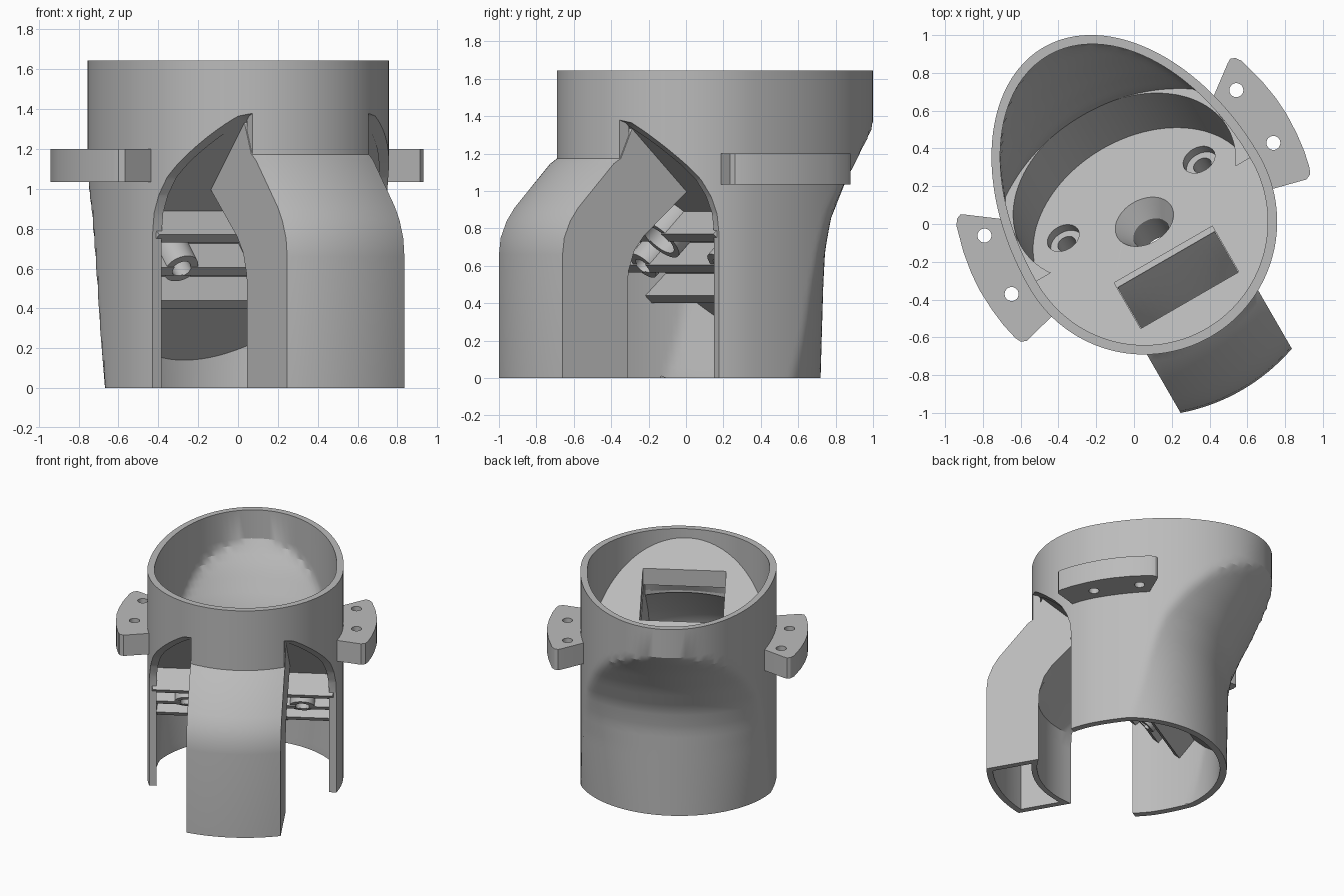
import bpy, bmesh, math
from mathutils import Matrix, Vector

cube = bpy.data.objects.get("Cube")
if cube:
    bpy.data.objects.remove(cube)

grey = bpy.data.materials.new("plain grey")
grey.use_nodes = True
grey.diffuse_color = (0.5, 0.5, 0.5, 1)
grey.node_tree.nodes["Principled BSDF"].inputs["Base Color"].default_value = (0.5, 0.5, 0.5, 1)

parts = []
RADIUS, DEPTH, WALL, HEIGHT = 0.703, 1.067, 0.05, 1.645


def loft(name, rings):
    """Closed solid through rings with equal point counts."""
    bm = bmesh.new()
    rows = [[bm.verts.new(p) for p in ring] for ring in rings]
    n = len(rows[0])
    for low, high in zip(rows, rows[1:]):
        for i in range(n):
            j = (i + 1) % n
            bm.faces.new((low[i], low[j], high[j], high[i]))
    bm.faces.new(rows[0][::-1])
    bm.faces.new(rows[-1])
    bmesh.ops.recalc_face_normals(bm, faces=bm.faces[:])
    mesh = bpy.data.meshes.new(name)
    bm.to_mesh(mesh)
    bm.free()
    mesh.materials.append(grey)
    obj = bpy.data.objects.new(name, mesh)
    bpy.context.collection.objects.link(obj)
    return obj


def side_prism(name, profile, x0, x1):
    return loft(name, [[(x, y, z) for y, z in profile] for x in (x0, x1)])


def plan_prism(name, outline, z0, z1):
    return loft(name, [[(x, y, z) for x, y in outline] for z in (z0, z1)])


def rod(name, start, axis, sections, sides=48):
    """Turned solid: sections are (distance along axis, radius)."""
    turn = Vector((0, 0, 1)).rotation_difference(Vector(axis)).to_matrix()
    return loft(name, [[Vector(start) + turn @ Vector((
        r * math.cos(math.tau * (i + 0.37) / sides), r * math.sin(math.tau * (i + 0.37) / sides), d))
        for i in range(sides)] for d, r in sections])


def combine(obj, other, operation, keep=False):
    mod = obj.modifiers.new(operation, 'BOOLEAN')
    mod.operation, mod.solver, mod.object = operation, 'EXACT', other
    bpy.context.view_layer.objects.active = obj
    bpy.ops.object.modifier_apply(modifier=mod.name)
    if not keep:
        bpy.data.objects.remove(other)
    return obj


def cut(obj, other):
    return combine(obj, other, 'DIFFERENCE')


# Body: round front, deep oval back that is pinched in towards the bottom
PINCH = [(0, 0.73, 0.70), (0.5, 0.785, 0.70), (0.68, 0.82, 0.70), (0.85, 0.85, 0.73),
         (1.05, 0.90, 0.82), (1.25, 0.95, 0.94), (1.42, 1.0, 1.07)]


def pinch_at(z):
    z = min(max(z, 0), PINCH[-1][0])
    for (z0, a0, b0), (z1, a1, b1) in zip(PINCH, PINCH[1:]):
        if z <= z1:
            t = (z - z0) / (z1 - z0)
            return a0 + t * (a1 - a0), b0 + t * (b1 - b0)


def oval(a, b, c, s):
    return 1 / math.sqrt((c / a) ** 2 + (s / b) ** 2)


def section(z, inset, count=144):
    a, b = pinch_at(z)
    ring = []
    for i in range(count):
        c, s = math.cos(math.tau * i / count), math.sin(math.tau * i / count)
        r = RADIUS if s <= 0 else min(oval(RADIUS, DEPTH, c, s), oval(a, b, c, s))
        ring.append(((r - inset) * c, (r - inset) * s, z))
    return ring


def body_solid(name, inset, bottom, top):
    levels = [bottom] + [0.01 + 0.047 * i for i in range(31)] + [top]
    return loft(name, [section(z, inset) for z in levels])


body = body_solid("body_shell", 0, 0, HEIGHT)
cut(body, body_solid("body_hollow", WALL, -0.1, HEIGHT + 0.1))
window = [(-2, -0.1), (-0.2, -0.1), (-0.2, 0.78), (-0.21, 0.88), (-0.24, 0.97), (-0.29, 1.06),
          (-0.35, 1.13), (-0.55, 1.335), (-0.58, 1.365), (-0.62, 1.38), (-2, 1.38)]
for side in (-1, 1):
    cut(body, side_prism("window", window, side * 0.335, side * 1.2))
cut(body, side_prism("duct_mouth", [(-2, -0.1), (-0.2, -0.1), (-0.2, 0.7),
                                    (-0.2, 1.14), (-2, 1.14)], -0.34, 0.34))
parts.append(body)

filler = body_solid("filler", 0.02, 0.002, HEIGHT - 0.01)
TILT = Vector((0, 1, 1)).normalized()


def slab(name, y0, y1, low, high):
    """Sloping slab between the planes y + z = low and y + z = high."""
    return side_prism(name, [(y0, low - y0), (y1, low - y1), (y1, high - y1), (y0, high - y0)], -1, 1)


# Tilted mounting plate with an opening for the duct
plate = combine(slab("mounting_plate", -0.753, 0.773, 0.79, 0.92), filler, 'INTERSECT', True)
cut(plate, side_prism("duct_opening", [(-0.48, 0.5), (-0.2, 0.5), (-0.2, 1.6), (-0.48, 1.6)], -0.3, 0.3))
parts.append(plate)

# Raised crescent seat behind the plate, bored before it is trimmed to the body
seat = slab("crescent_seat", 0.013, 1.107, 0.897, 1.343)
cut(seat, rod("seat_bore", (0, 0.003, 0.923), TILT, [(-0.3, 0.63), (1, 0.63)], 96))
parts.append(combine(seat, filler, 'INTERSECT', True))

# Ribs under the plate
for k in range(3):
    y, z = -0.22 + 0.165 * k, 0.77 - 0.165 * k
    rib = side_prism("rib", [(y, z), (y + 0.04, z - 0.04), (y + 0.18, z + 0.10), (y + 0.14, z + 0.14)], -1, 1)
    parts.append(combine(rib, filler, 'INTERSECT', True))
bpy.data.objects.remove(filler)

# Bosses with stepped holes, square to the plate
for name, x, y, outer, steps in (
        ("left_boss", 0.415, 0.14, 0.09, [(-0.4, 0.05), (-0.05, 0.05), (-0.05, 0.09), (0.1, 0.09)]),
        ("right_boss", -0.415, 0.14, 0.09, [(-0.4, 0.05), (-0.05, 0.05), (-0.05, 0.09), (0.1, 0.09)]),
        ("centre_boss", 0, 0.0, 0.135, [(-0.4, 0.10), (-0.1, 0.10), (0, 0.165), (0.1, 0.165)])):
    top = (x, y, 0.92 - y)
    boss = rod(name, top, TILT, [(-0.255, outer), (-0.08, outer)])
    for target in [boss, plate] + [p for p in parts if p.name.startswith("rib")]:
        cut(target, rod("hole", top, TILT, steps))
    parts.append(boss)


# Front duct: radii bow the front and lower back walls, flat points stay level
def duct_solid(name, half, profile):
    def point(x, kind, d, z):
        return (x, -math.sqrt(d * d - x * x) if kind == "bow" else d, z)
    return loft(name, [[point(half * (i / 8 - 1), *p) for p in profile] for i in range(17)])


duct = duct_solid("front_duct", 0.34, [
    ("bow", 1.03, 0), ("bow", 1.03, 0.66), ("bow", 1.02, 0.75), ("bow", 0.985, 0.84),
    ("bow", 0.94, 0.91), ("bow", 0.74, 1.145), ("bow", 0.70, 1.175), ("flat", -0.54, 1.34),
    ("flat", -0.2, 1.0), ("flat", -0.47, 0.76), ("flat", -0.53, 0.68),
    ("bow", 0.66, 0.57), ("bow", 0.665, 0.45), ("bow", 0.665, 0)])
cut(duct, duct_solid("duct_hollow", 0.295, [
    ("bow", 0.985, -0.1), ("bow", 0.985, 0.65), ("bow", 0.975, 0.74), ("bow", 0.945, 0.82),
    ("bow", 0.90, 0.89), ("bow", 0.70, 1.11), ("bow", 0.66, 1.14), ("flat", -0.53, 1.45),
    ("flat", -0.2, 1.1), ("flat", -0.235, 1.02), ("flat", -0.52, 0.77),
    ("bow", 0.69, 0.6), ("bow", 0.705, 0.45), ("bow", 0.705, -0.1)]))
parts.append(duct)

# Side brackets with two holes each
outline = [(0.62, 0.37), (0.80, 0.505), (0.825, 0.52), (0.85, 0.51), (0.872, 0.48), (0.91, 0.34),
           (0.93, 0.22), (0.937, 0.12), (0.932, 0), (0.92, -0.1), (0.9, -0.19), (0.885, -0.222),
           (0.855, -0.235), (0.66, -0.185)]
for name, side in (("left_bracket", 1), ("right_bracket", -1)):
    bracket = plan_prism(name, [(side * x, y) for x, y in outline], 1.035, 1.2)
    for x, y in ((0.77, 0.36), (0.80, 0.02)):
        cut(bracket, rod("hole", (side * x, y, 1), (0, 0, 1), [(0, 0.037), (0.3, 0.037)], 32))
    cut(bracket, rod("body_clearance", (0, 0, 1), (0, 0, 1), [(0, 0.68), (0.3, 0.68)], 96))
    parts.append(bracket)

# Turn everything into place and shade
place = Matrix.Translation((0.055, 0.012, 0)) @ Matrix.Rotation(math.radians(30), 4, 'Z')
bpy.ops.object.select_all(action='DESELECT')
for part in parts:
    part.data.transform(place)
    part.select_set(True)
bpy.context.view_layer.objects.active = body
bpy.ops.object.shade_smooth_by_angle(angle=math.radians(25))
